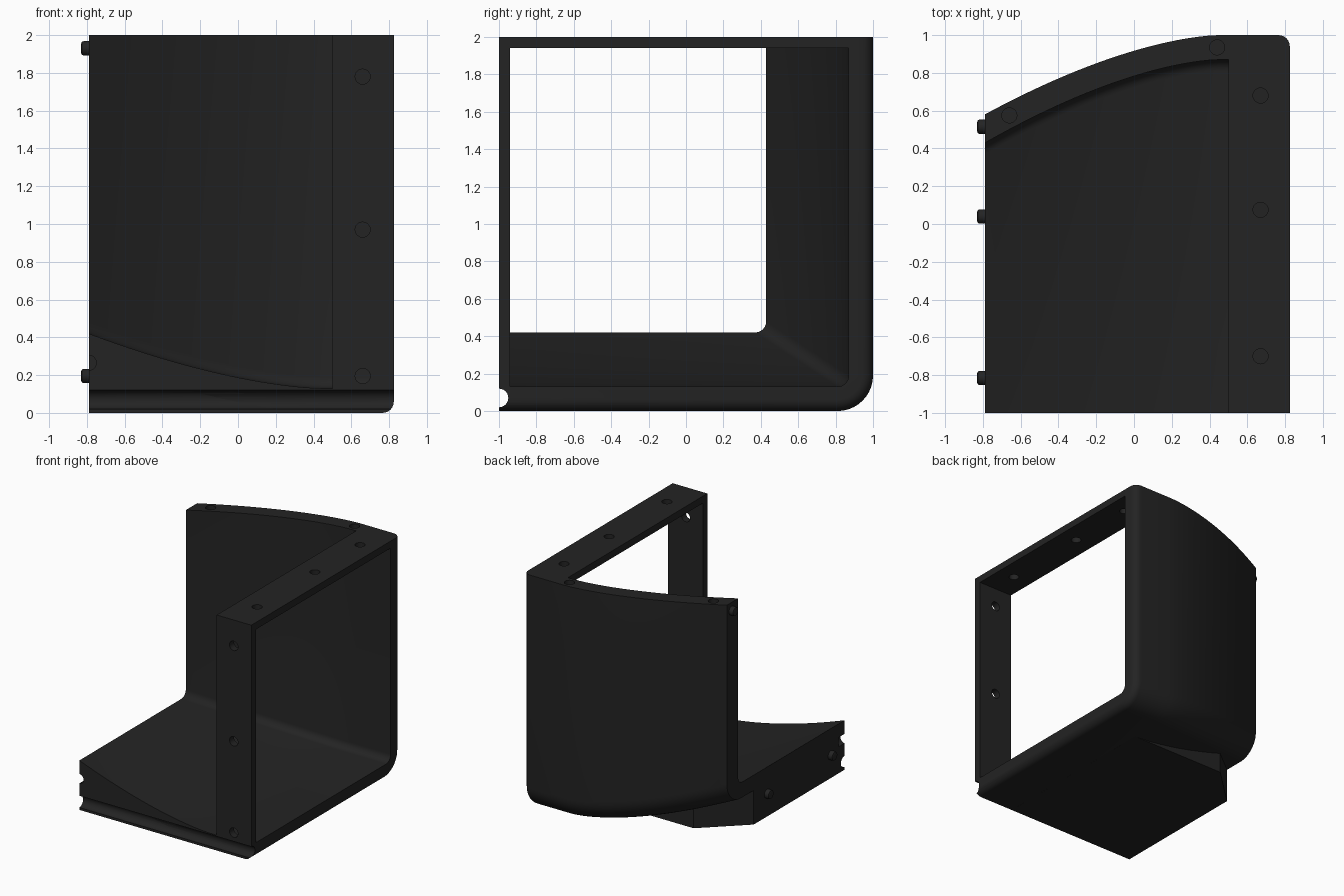
import bpy, bmesh, math
from mathutils import Matrix, Vector

if "Cube" in bpy.data.objects:
    bpy.data.objects.remove(bpy.data.objects["Cube"])

black = bpy.data.materials.new("matte black")
black.diffuse_color = (0.017, 0.017, 0.017, 1)
black.use_nodes = True
black.node_tree.nodes["Principled BSDF"].inputs["Base Color"].default_value = black.diffuse_color

X0, X1, XF = -0.79, 0.825, 0.5      # open side, frame side, frame start


def finish(name, bm):
    bmesh.ops.recalc_face_normals(bm, faces=bm.faces)
    me = bpy.data.meshes.new(name)
    bm.to_mesh(me)
    bm.free()
    ob = bpy.data.objects.new(name, me)
    me.materials.append(black)
    bpy.context.collection.objects.link(ob)
    return ob


def loft(name, xs, section):
    """Join y-z sections along x and cap both ends."""
    bm = bmesh.new()
    rings = [[bm.verts.new((x, y, z)) for y, z in section(x)] for x in xs]
    n = len(rings[0])
    for a, b in zip(rings, rings[1:]):
        for i in range(n):
            j = (i + 1) % n
            bm.faces.new((a[i], a[j], b[j], b[i]))
    bm.faces.new(rings[0])
    bm.faces.new(rings[-1])
    return finish(name, bm)


def box(name, lo, hi):
    bm = bmesh.new()
    lo, hi = Vector(lo), Vector(hi)
    m = Matrix.Translation((lo + hi) / 2) @ Matrix.Diagonal((hi - lo).to_4d())
    bmesh.ops.create_cube(bm, size=1, matrix=m)
    return finish(name, bm)


def rod(name, centre, axis, r, length, bevel=0):
    bm = bmesh.new()
    rot = Vector((0, 0, 1)).rotation_difference(Vector(axis)).to_matrix().to_4x4()
    bmesh.ops.create_cone(bm, cap_ends=True, segments=24, radius1=r, radius2=r,
                          depth=length, matrix=Matrix.Translation(centre) @ rot)
    if bevel:
        rims = [e for e in bm.edges if any(len(f.verts) > 4 for f in e.link_faces)]
        bmesh.ops.bevel(bm, geom=rims, offset=bevel, segments=2, affect='EDGES', profile=0.5)
    return finish(name, bm)


def cut(ob, cutters):
    bpy.context.view_layer.objects.active = ob
    for c in cutters:
        c.hide_render = True
        mod = ob.modifiers.new("cut", 'BOOLEAN')
        mod.operation, mod.solver, mod.object = 'DIFFERENCE', 'EXACT', c
        bpy.ops.object.modifier_apply(modifier=mod.name)


def drop(x):
    """How far the flared shell pulls in toward the open side."""
    return 0.42 * (max(0, 0.45 - x) / 1.24) ** 1.6


def shell_section(x):
    d = drop(x)
    e = 0.06 - math.sqrt(max(0, 0.0036 - max(0, x - 0.765) ** 2))
    yo, zb = 1 - d - e, 0.69 * d + e            # outside faces
    yi, zi = 0.87 - 1.05 * d, 0.13 + 0.69 * d   # inside faces
    R, r = 0.19 - e, 0.06
    pts = [(-1, zb)]
    for i in range(11):
        a = math.radians(-90 + 9 * i)
        pts.append((yo - R + R * math.cos(a), zb + R + R * math.sin(a)))
    pts += [(yo, 2), (yi, 2)]
    for i in range(7):
        a = math.radians(-15 * i)
        pts.append((yi - r + r * math.cos(a), zi + r + r * math.sin(a)))
    return pts + [(-1, zi)]


def base_section(x):
    back = min(0.22 + (x - X0) * 0.94, 0.54)
    top = 0.69 * drop(x) + 0.05
    return [(-1, 0), (back, 0), (back, top), (-1, top)]


# Curved back wall and floor in one sweep
xs = [X0 + (XF - X0) * i / 24 for i in range(25)] + [0.765]
xs += [0.765 + 0.06 * math.sin(math.radians(15 * i)) for i in range(1, 7)]
shell = loft("wall_and_floor", xs, shell_section)

# Flat-bottomed filler under the floor, with an angled back corner
base = loft("base_block", [X0, -0.7, -0.6, -0.5, -0.45, -0.3, -0.15, 0, 0.15, 0.3, 0.44],
            base_section)

# Window frame: front post and top bar
post = box("front_post", (XF, -1, 0.125), (X1, -0.94, 2))
bar = box("top_bar", (XF, -0.94, 1.94), (X1, 0.88, 2))

# Groove along the bottom front edge, and pin holes
groove = rod("groove_cutter", (0, -1, 0.07), (1, 0, 0), 0.05, 3)
notch = rod("notch_cutter", (X0, -1, 0.265), (0, 1, 0), 0.04, 0.16)
wall_holes = [rod("wall_hole_cutter", (x, y, 2), (0, 0, 1), 0.04, 0.12)
              for x, y in ((-0.66, 0.575), (0.44, 0.935))]
post_holes = [rod("post_hole_cutter", (0.66, -0.97, z), (0, 1, 0), 0.04, 0.2)
              for z in (0.195, 0.97, 1.78)]
bar_holes = [rod("bar_hole_cutter", (0.67, y, 1.97), (0, 0, 1), 0.04, 0.2)
             for y in (-0.70, 0.075, 0.68)]
cut(shell, [groove, notch] + wall_holes)
cut(base, [groove, notch])
cut(post, post_holes)
cut(bar, bar_holes)
for c in [groove, notch] + wall_holes + post_holes + bar_holes:
    bpy.data.objects.remove(c)

# Locating pegs on the open side
pegs = [rod("peg", (-0.79, y, z), (1, 0, 0), 0.038, 0.08, 0.012)
        for y, z in ((0.515, 1.93), (0.04, 0.195), (-0.815, 0.195))]

for ob in [shell, base, post, bar] + pegs:
    bpy.ops.object.select_all(action='DESELECT')
    ob.select_set(True)
    bpy.context.view_layer.objects.active = ob
    bpy.ops.object.shade_smooth_by_angle(angle=math.radians(30))
